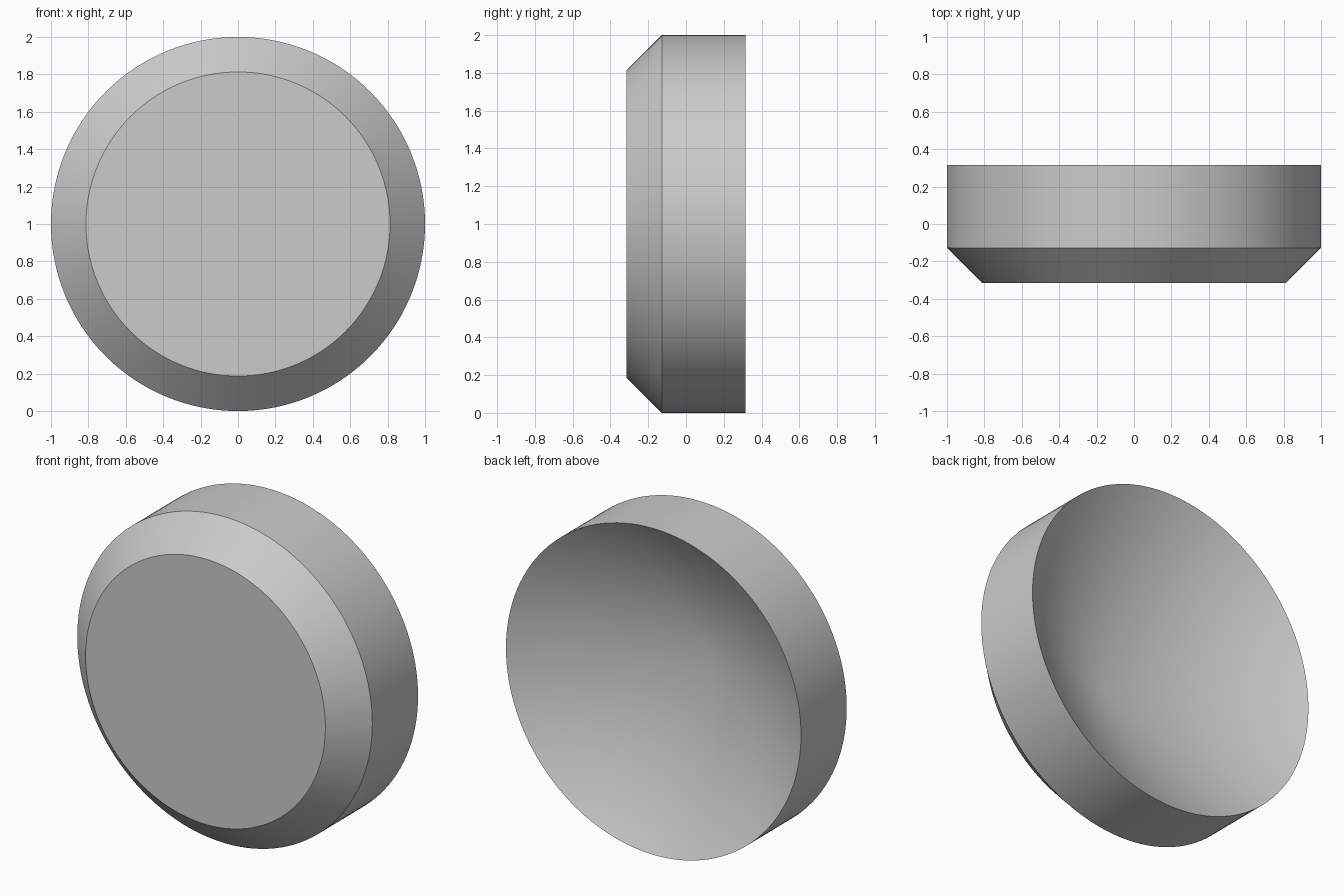
import bpy
import bmesh
from math import cos, sin, radians, tau
from mathutils import Vector

if "Cube" in bpy.data.objects:
    bpy.data.objects.remove(bpy.data.objects["Cube"], do_unlink=True)

SIDES = 128
HALF = 0.315                    # half the thickness
BEVEL = 0.187                   # front chamfer
APEX = HALF - 0.577             # tip of the conical recess in the back

# Plain grey material
grey = bpy.data.materials.new("light grey")
grey.use_nodes = True
colour = (0.6, 0.6, 0.6, 1)
grey.diffuse_color = colour
grey.node_tree.nodes["Principled BSDF"].inputs["Base Color"].default_value = colour

bm = bmesh.new()


def ring(radius, y):
    return [bm.verts.new((radius * cos(tau * i / SIDES), y,
                          1 + radius * sin(tau * i / SIDES))) for i in range(SIDES)]


# Front face, chamfer and cylindrical wall
rings = [ring(1 - BEVEL, -HALF), ring(1, BEVEL - HALF), ring(1, HALF)]
bm.faces.new(rings[0])
for a, b in zip(rings, rings[1:]):
    for i in range(SIDES):
        j = (i + 1) % SIDES
        bm.faces.new((a[i], b[i], b[j], a[j]))

# Conical recess in the back
tip = bm.verts.new(Vector((0, APEX, 1)))
for i in range(SIDES):
    bm.faces.new((rings[-1][i], tip, rings[-1][(i + 1) % SIDES]))

bmesh.ops.recalc_face_normals(bm, faces=bm.faces)
mesh = bpy.data.meshes.new("chamfered_disc")
bm.to_mesh(mesh)
bm.free()
mesh.materials.append(grey)

disc = bpy.data.objects.new("chamfered_disc", mesh)
bpy.context.collection.objects.link(disc)
bpy.ops.object.select_all(action="DESELECT")
disc.select_set(True)
bpy.context.view_layer.objects.active = disc
bpy.ops.object.shade_smooth_by_angle(angle=radians(30))
